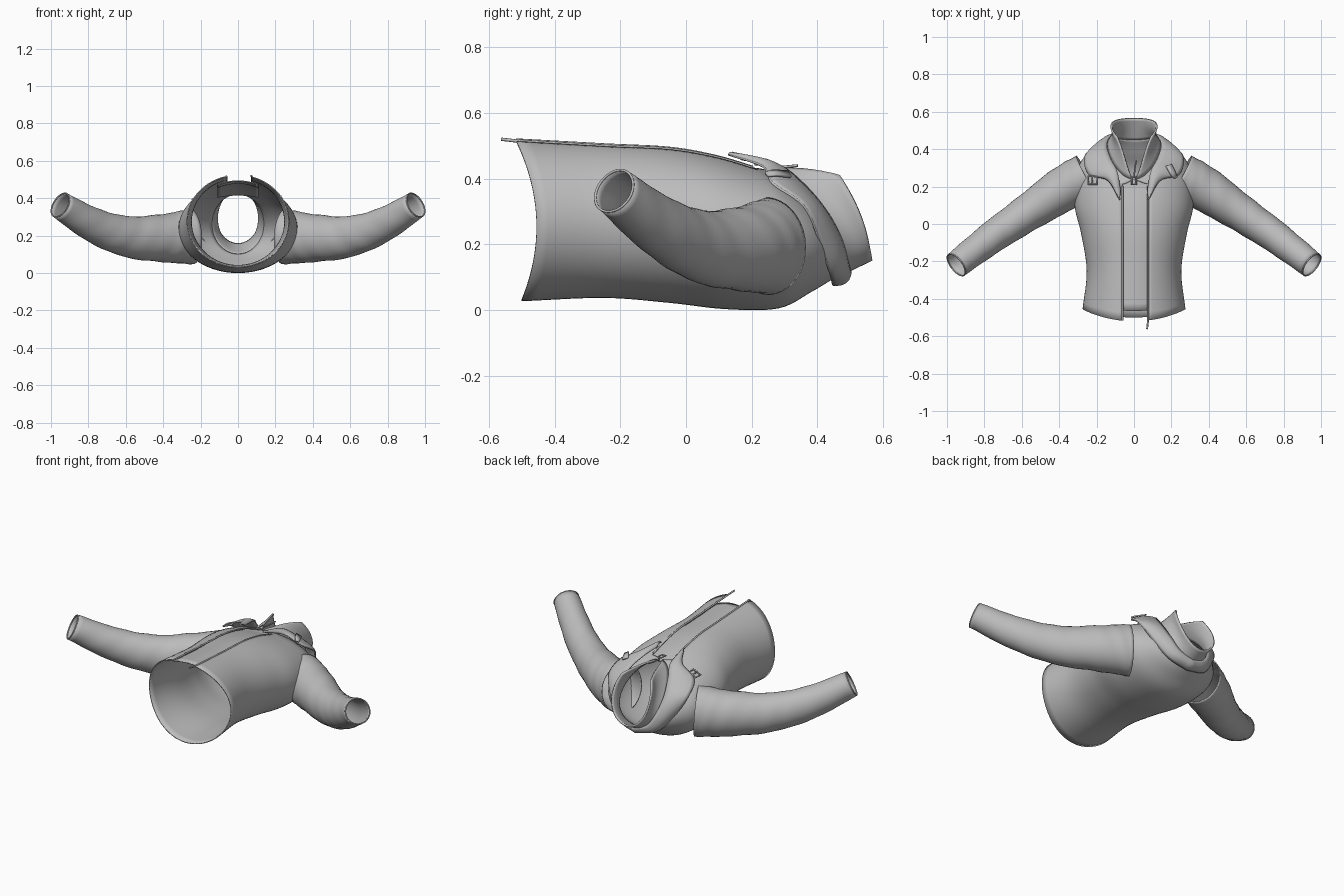
import bpy, bmesh, math
from mathutils import Vector

cube = bpy.data.objects.get("Cube")
if cube:
    bpy.data.objects.remove(cube, do_unlink=True)

grey = bpy.data.materials.new("grey_cloth")
grey.use_nodes = True
grey.diffuse_color = (0.5, 0.5, 0.5, 1)
bsdf = next(n for n in grey.node_tree.nodes if n.type == 'BSDF_PRINCIPLED')
bsdf.inputs["Base Color"].default_value = (0.5, 0.5, 0.5, 1)
bsdf.inputs["Roughness"].default_value = 0.8


def spline(points, steps):
    """Catmull-Rom samples through tuples of any length."""
    pts = [Vector(p) for p in points]
    pts = [pts[0] * 2 - pts[1]] + pts + [pts[-1] * 2 - pts[-2]]
    out = []
    for i in range(1, len(pts) - 2):
        a, b, c, d = pts[i - 1:i + 3]
        for s in range(steps):
            t = s / steps
            out.append((b * 2 + (c - a) * t + (a * 2 - b * 5 + c * 4 - d) * t * t
                        + (b * 3 - a - c * 3 + d) * t ** 3) * 0.5)
    return out + [pts[-2]]


def sheet(name, rows, closed=False, thick=0.006, mirror=False):
    """Cloth surface lofted through equal rows of points."""
    bm = bmesh.new()
    grid = [[bm.verts.new(p) for p in row] for row in rows]
    n = len(grid[0])
    for r0, r1 in zip(grid, grid[1:]):
        for j in range(n if closed else n - 1):
            k = (j + 1) % n
            bm.faces.new((r0[j], r0[k], r1[k], r1[j]))
    bmesh.ops.recalc_face_normals(bm, faces=bm.faces)
    mesh = bpy.data.meshes.new(name)
    bm.to_mesh(mesh)
    bm.free()
    mesh.materials.append(grey)
    obj = bpy.data.objects.new(name, mesh)
    bpy.context.collection.objects.link(obj)
    if mirror:
        mod = obj.modifiers.new("mirror", 'MIRROR')
        mod.merge_threshold = 0.002
    if thick:
        mod = obj.modifiers.new("thickness", 'SOLIDIFY')
        mod.thickness, mod.offset = thick, 0
    bpy.ops.object.select_all(action='DESELECT')
    obj.select_set(True)
    bpy.context.view_layer.objects.active = obj
    bpy.ops.object.shade_smooth_by_angle(angle=math.radians(45))
    return obj


def tube(name, points, radius, cyclic=False):
    """Thin piping along a path."""
    curve = bpy.data.curves.new(name, 'CURVE')
    curve.dimensions = '3D'
    curve.bevel_depth, curve.bevel_resolution = radius, 2
    curve.use_fill_caps = True
    s = curve.splines.new('POLY')
    s.points.add(len(points) - 1)
    for p, co in zip(s.points, points):
        p.co = (*co, 1)
    s.use_cyclic_u = cyclic
    curve.materials.append(grey)
    obj = bpy.data.objects.new(name, curve)
    bpy.context.collection.objects.link(obj)
    return obj


# Torso stations from hem to neck:
# front y, front z, back y, back z, half width, sideways y bow
STATIONS = [
    (-0.52, 0.522, -0.50, 0.030, 0.272, 0.055),
    (-0.25, 0.508, -0.25, 0.040, 0.250, 0.00),
    (-0.05, 0.496, -0.05, 0.025, 0.280, 0.00),
    (0.09, 0.470, 0.12, 0.006, 0.315, 0.00),
    (0.19, 0.440, 0.28, 0.008, 0.300, 0.05),
    (0.215, 0.432, 0.38, 0.058, 0.245, 0.07),
    (0.24, 0.425, 0.45, 0.100, 0.140, 0.08),
]
STEPS = 6
rings = spline(STATIONS, STEPS)


def on_ring(st, a):
    """Point on a torso ring; angle 0 is the front centre."""
    yf, zf, yb, zb, hw, bow = st
    f = (math.cos(a) + 1) / 2
    s = math.sin(a)
    return Vector((hw * s, yb + (yf - yb) * f + bow * s * s, zb + (zf - zb) * f))


def gap(i, x):
    """Half angle of the front opening, narrowing at the neck."""
    v = i / STEPS
    x *= 1 if v < 4.5 else max(0.15, 1 - (v - 4.5) / 1.5)
    return math.asin(x / rings[i][4])


# Outer shell, open down the front
rows = []
for i, st in enumerate(rings):
    a0, a1 = gap(i, 0.075), 2 * math.pi - gap(i, 0.062)
    rows.append([on_ring(st, a0 + (a1 - a0) * j / 72) for j in range(73)])
sheet("jacket_body", rows)

# Zip piping along both front edges
left_edge = [r[0] + Vector((0, 0, 0.002)) for r in rows[:26]]
right_edge = [r[-1] + Vector((0, 0, 0.002)) for r in rows[:26]]
tube("left_zip", [Vector((0.07, -0.562, 0.52))] + left_edge, 0.005)
tube("right_zip", right_edge, 0.005)

# Inner panel seen through the opening
rows = []
for i, st in enumerate(rings):
    t = i / (len(rings) - 1)
    a0 = gap(i, 0.11)
    drop = Vector((0, 0.055 * max(0, 1 - 4 * t), -0.03 + 0.022 * t))
    rows.append([on_ring(st, a0 * j / 6) + drop for j in range(-6, 7)])
sheet("inner_panel", rows)

# Sleeves: centre x, y, z, half width across, half height
ARM = [
    (0.25, 0.255, 0.195, 0.122, 0.145),
    (0.38, 0.185, 0.187, 0.116, 0.128),
    (0.575, 0.055, 0.192, 0.095, 0.108),
    (0.76, -0.072, 0.250, 0.082, 0.090),
    (0.95, -0.218, 0.362, 0.069, 0.070),
]
arm = spline(ARM, 9)
rows = []
for i, p in enumerate(arm):
    c = Vector(p[:3])
    tan = (Vector(arm[min(i + 1, len(arm) - 1)][:3]) - Vector(arm[max(i - 1, 0)][:3])).normalized()
    side = tan.cross(Vector((0, 0, 1))).normalized()
    up = side.cross(tan)
    ring = []
    for j in range(36):
        a = 2 * math.pi * j / 36
        fold = 1 + 0.018 * math.sin(i * 1.1 + 2 * a) * math.sin(a + 0.25 * i)
        ring.append(c + (side * p[3] * math.cos(a) + up * p[4] * math.sin(a)) * fold)
    rows.append(ring)
sheet("sleeves", rows, closed=True, mirror=True)
tube("left_cuff_hem", rows[-1], 0.004, cyclic=True)
tube("right_cuff_hem", [Vector((-p.x, p.y, p.z)) for p in rows[-1]], 0.004, cyclic=True)

# Standing neck collar, split into a V at the front
base = Vector(STATIONS[-1])
rim = Vector((0.43, 0.465, 0.565, 0.155, 0.122, 0.025))
rows = []
for i in range(9):
    u = i / 8
    st = base.lerp(rim, u)
    st[4] -= 0.018 * math.sin(math.pi * u)
    a0 = math.radians(3 + 47 * u)
    rows.append([on_ring(st, a0 + (2 * math.pi - 2 * a0) * j / 48) for j in range(49)])
sheet("neck_collar", rows, thick=0.01)

# Folded collar and lapels, from the back centre round to the zip
INNER = [(0, 0.50, 0.115), (0.08, 0.49, 0.15), (0.125, 0.47, 0.22), (0.145, 0.42, 0.31),
         (0.125, 0.35, 0.39), (0.09, 0.28, 0.44), (0.072, 0.17, 0.458)]
OUTER = [(0, 0.448, 0.078), (0.12, 0.44, 0.11), (0.20, 0.41, 0.20), (0.262, 0.36, 0.315),
         (0.24, 0.265, 0.385), (0.14, 0.235, 0.437), (0.075, 0.13, 0.474)]
neck = Vector((0, 0.33, 0.25))
rows = []
for u in range(7):
    t = u / 6
    row = []
    for p, q in zip(spline(INNER, 6), spline(OUTER, 6)):
        m = p.lerp(q, t)
        bulge = (m - neck).normalized() * 0.016 * math.sin(math.pi * t)
        if abs(m.x) < 1e-4:
            bulge.x = 0
        row.append(m + bulge)
    rows.append(row)
sheet("folded_collar", rows, mirror=True, thick=0.008)
tube("left_collar_edge", rows[-1], 0.004)
tube("right_collar_edge", [Vector((-p.x, p.y, p.z)) for p in rows[-1]], 0.004)

# Collar buckle, strap and zip pull
tube("buckle_frame", [(-0.245, 0.212, 0.392), (-0.198, 0.212, 0.412),
                      (-0.198, 0.255, 0.412), (-0.245, 0.255, 0.392)], 0.005, cyclic=True)
tube("buckle_pin", [(-0.222, 0.212, 0.403), (-0.222, 0.255, 0.403)], 0.004)
sheet("collar_strap", [[(0.17, 0.31, 0.422), (0.20, 0.32, 0.405)],
                       [(0.195, 0.265, 0.425), (0.222, 0.275, 0.41)],
                       [(0.215, 0.24, 0.418), (0.232, 0.25, 0.408)]], thick=0.008)
tube("zip_pull", [(-0.012, 0.21, 0.444), (0.012, 0.21, 0.444),
                  (0.012, 0.25, 0.446), (-0.012, 0.25, 0.446)], 0.004, cyclic=True)
tube("zip_tape", [(0, 0.25, 0.438), (0.005, 0.30, 0.436), (0.012, 0.34, 0.44)], 0.004)
